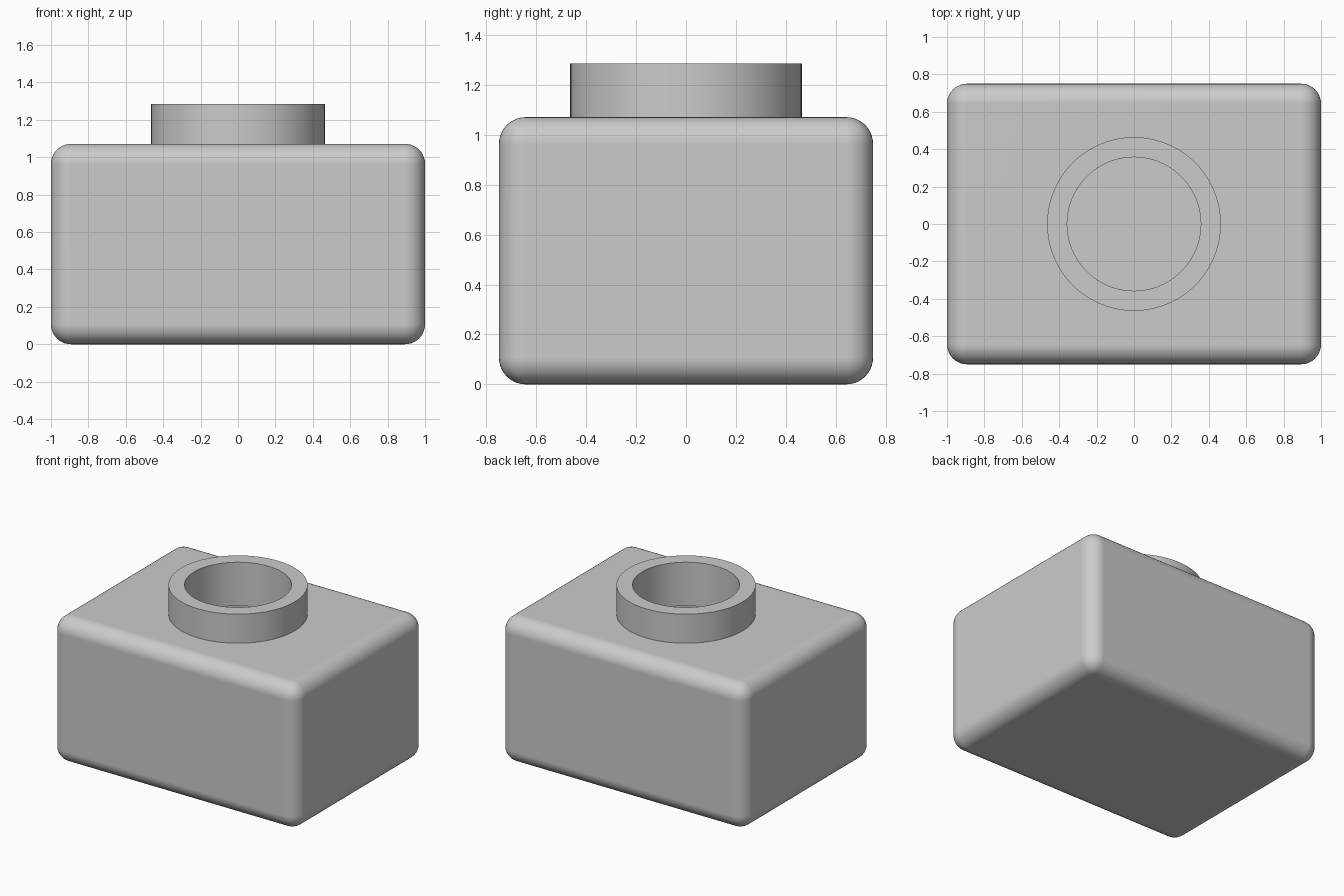
import bpy
import math

old = bpy.data.objects.get("Cube")
if old:
    bpy.data.objects.remove(old, do_unlink=True)

U = 2 / 28            # design unit: the body is 28 units long
LENGTH, WIDTH, HEIGHT = 28 * U, 21 * U, 15 * U
WALL = 1.5 * U
NECK_RADIUS, NECK_HEIGHT = 6.5 * U, 3 * U
TOP = HEIGHT + NECK_HEIGHT

grey = bpy.data.materials.new("light grey")
grey.use_nodes = True
grey.diffuse_color = (0.6, 0.6, 0.6, 1)
grey.node_tree.nodes["Principled BSDF"].inputs["Base Color"].default_value = (0.6, 0.6, 0.6, 1)


def box(name, size, z):
    bpy.ops.mesh.primitive_cube_add(size=1, location=(0, 0, z))
    return finish(name, size)


def cylinder(name, radius, z0, z1):
    bpy.ops.mesh.primitive_cylinder_add(vertices=96, radius=radius, depth=z1 - z0,
                                        location=(0, 0, (z0 + z1) / 2))
    return finish(name, (1, 1, 1))


def finish(name, size):
    obj = bpy.context.object
    obj.name = name
    obj.scale = size
    bpy.ops.object.transform_apply(location=True, rotation=False, scale=True)
    obj.data.materials.append(grey)
    return obj


def apply(obj, mod):
    bpy.context.view_layer.objects.active = obj
    bpy.ops.object.modifier_apply(modifier=mod.name)


def combine(obj, other, operation):
    mod = obj.modifiers.new(operation.lower(), "BOOLEAN")
    mod.operation = operation
    mod.solver = "EXACT"
    mod.object = other
    apply(obj, mod)
    bpy.data.objects.remove(other, do_unlink=True)


# Rounded body
body = box("bottle_body", (LENGTH, WIDTH, HEIGHT), HEIGHT / 2)
bevel = body.modifiers.new("rounding", "BEVEL")
bevel.width = WALL
bevel.segments = 10
apply(body, bevel)

# Round neck, then the hollow inside and the bore through the neck
combine(body, cylinder("neck", NECK_RADIUS, HEIGHT - WALL / 2, TOP), "UNION")
inside = (LENGTH - 2 * WALL, WIDTH - 2 * WALL, HEIGHT - 2 * WALL)
combine(body, box("cavity", inside, HEIGHT / 2), "DIFFERENCE")
combine(body, cylinder("bore", NECK_RADIUS - WALL, HEIGHT / 2, TOP + WALL), "DIFFERENCE")

# Smooth rounding with flat main faces
bpy.ops.object.select_all(action="DESELECT")
body.select_set(True)
bpy.context.view_layer.objects.active = body
bpy.ops.object.shade_smooth_by_angle(angle=math.radians(30))
normals = body.modifiers.new("flat_faces", "WEIGHTED_NORMAL")
normals.keep_sharp = True
